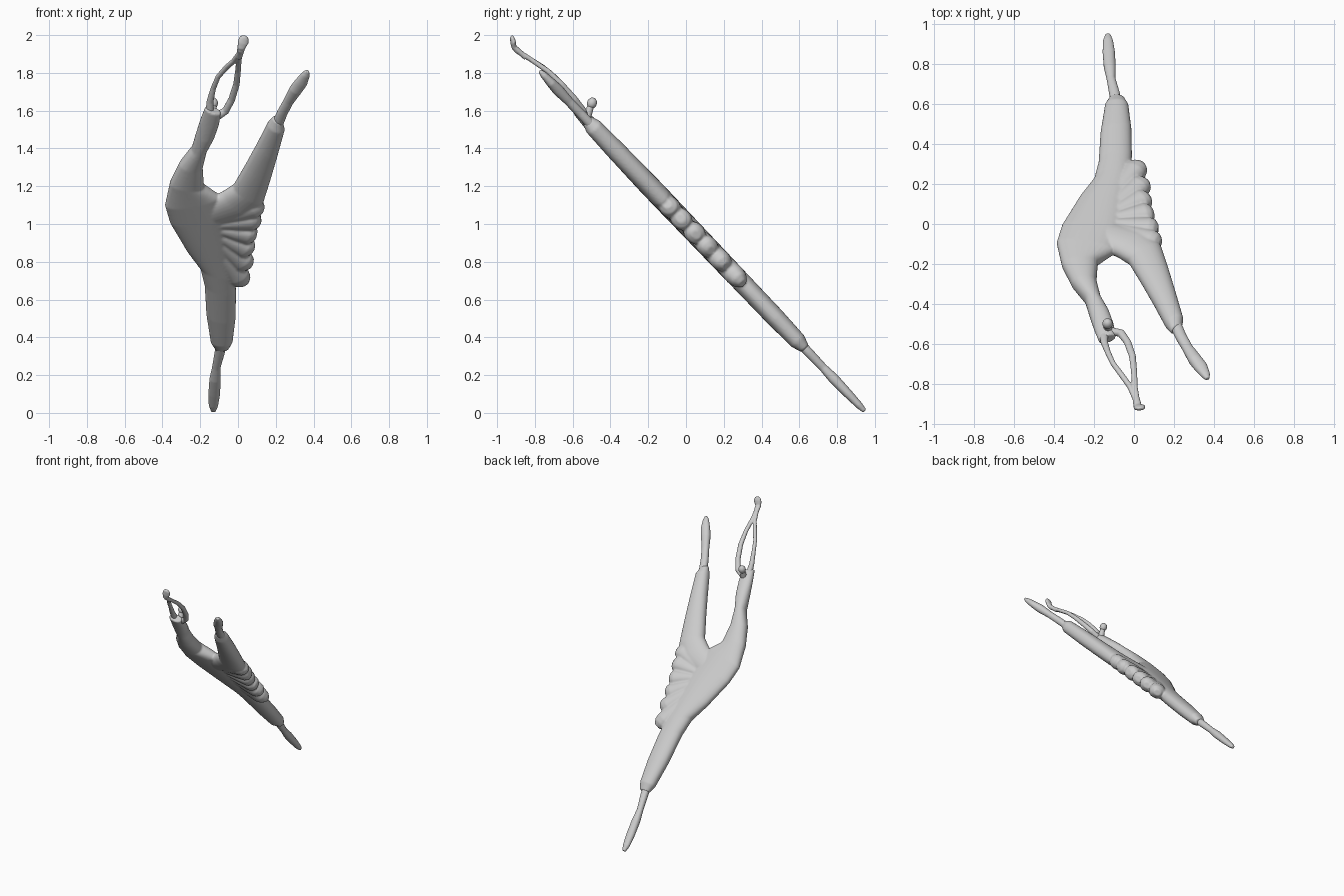
import bpy, bmesh, math
from mathutils import Vector

if "Cube" in bpy.data.objects:
    bpy.data.objects.remove(bpy.data.objects["Cube"])

# The whole figure lies in a plane leaning back at roughly 45 degrees
SLOPE = 0.955
NORMAL = Vector((0, 1, SLOPE)).normalized()
K = math.hypot(1, SLOPE)


def on_plane(x, z, n=0.0):
    """Front-view position (x, z) moved onto the leaning plane, n = lift."""
    z -= n * NORMAL.z
    return Vector((x, (1 - z) * SLOPE, z)) + NORMAL * n


def power(v, e):
    return math.copysign(abs(v) ** e, v)


def loft(bm, sections, sides=28, e=0.9):
    """Skin rounded sections: each (centre, half width vector, half thickness)."""
    rings = []
    for c, half, t in sections:
        rings.append([bm.verts.new(c + half * power(math.cos(a), e)
                                   + NORMAL * t * power(math.sin(a), e))
                      for a in (2 * math.pi * i / sides for i in range(sides))])
    for r, q in zip(rings, rings[1:]):
        for i in range(sides):
            j = (i + 1) % sides
            bm.faces.new((r[i], r[j], q[j], q[i]))
    bm.faces.new(rings[0])
    bm.faces.new(rings[-1])


def edges(rows):
    """Sections from left/right outline points (xl, zl, xr, zr, thickness)."""
    out = []
    for xl, zl, xr, zr, t in rows:
        a, b = on_plane(xl, zl), on_plane(xr, zr)
        out.append(((a + b) / 2, (b - a) / 2, t))
    return out


def tube(rows):
    """Sections along a path (x, z, lift, half width, half thickness)."""
    pts = [on_plane(x, z, n) for x, z, n, _, _ in rows]
    out = []
    for i, row in enumerate(rows):
        d = pts[min(i + 1, len(pts) - 1)] - pts[max(i - 1, 0)]
        side = d.cross(NORMAL).normalized()
        out.append((pts[i], side * row[3], row[4]))
    return out


def make(name, parts, voxel, smooth):
    """Join lofts into one fused, smooth object."""
    bm = bmesh.new()
    for p in parts:
        loft(bm, p)
    bmesh.ops.recalc_face_normals(bm, faces=bm.faces)
    me = bpy.data.meshes.new(name)
    bm.to_mesh(me)
    bm.free()
    ob = bpy.data.objects.new(name, me)
    bpy.context.collection.objects.link(ob)
    m = ob.modifiers.new("fuse", 'REMESH')
    m.mode, m.voxel_size, m.use_smooth_shade = 'VOXEL', voxel, True
    s = ob.modifiers.new("soften", 'SMOOTH')
    s.factor, s.iterations = 0.5, smooth
    return ob


# Crescent torso running into the lower trouser leg
torso = edges([
    (-.175, 1.615, -.09, 1.59, .028), (-.20, 1.55, -.10, 1.53, .036),
    (-.225, 1.47, -.125, 1.46, .046), (-.245, 1.40, -.165, 1.39, .050),
    (-.31, 1.32, -.187, 1.30, .054), (-.36, 1.22, -.18, 1.20, .056),
    (-.387, 1.10, -.10, 1.15, .056), (-.36, 1.01, -.06, 1.05, .055),
    (-.27, .86, -.04, .90, .054), (-.20, .77, -.015, .73, .053),
    (-.177, .68, -.01, .64, .052), (-.167, .52, -.013, .50, .051),
    (-.145, .38, -.028, .38, .045), (-.122, .34, -.05, .34, .026)])

# Raised trouser leg
raised = edges([
    (-.17, 1.12, -.12, 1.00, .048), (-.08, 1.165, .06, 1.05, .054),
    (-.025, 1.20, .135, 1.12, .056), (.045, 1.32, .173, 1.24, .054),
    (.10, 1.42, .208, 1.36, .052), (.157, 1.53, .247, 1.50, .046),
    (.185, 1.565, .238, 1.54, .026)])

# Fan of skirt pleats radiating from the waist
pleats = []
for x, z in [(.125, 1.105), (.115, 1.03), (.092, .945),
             (.07, .862), (.055, .78), (.03, .69)]:
    rows = []
    for f, w, t in [(0, .015, .03), (.35, .032, .040), (.65, .050, .049),
                    (.88, .060, .054), (.96, .052, .045), (1.02, .026, .022)]:
        rows.append((-.2 + (x + .2) * f, 1 + (z - 1) * f, 0, w, t))
    pleats.append(tube(rows))
make("body_and_skirt", [torso, raised] + pleats, .007, 3)

# Lower legs with pointed feet
make("standing_foot", [tube([
    (-.088, .38, 0, .028, .026), (-.097, .32, 0, .027, .025),
    (-.115, .24, 0, .022, .022), (-.121, .18, 0, .030, .028),
    (-.126, .10, 0, .031, .024), (-.130, .04, 0, .025, .019),
    (-.130, .01, 0, .013, .012)])], .005, 2)
make("raised_foot", [tube([
    (.205, 1.52, 0, .030, .026), (.235, 1.59, 0, .028, .025),
    (.268, 1.65, 0, .027, .024), (.305, 1.71, 0, .034, .030),
    (.335, 1.75, 0, .034, .025), (.358, 1.79, 0, .023, .018),
    (.367, 1.81, 0, .011, .010)])], .005, 2)

# Two arms arching up to joined hands
arm_right = tube([
    (-.125, 1.56, .0, .022, .022), (-.065, 1.60, .020, .020, .019),
    (-.033, 1.66, .030, .018, .017), (-.008, 1.74, .035, .017, .015),
    (.0, 1.81, .030, .015, .014), (.005, 1.87, .008, .014, .013),
    (.015, 1.92, -.015, .017, .014)])
arm_left = tube([
    (-.150, 1.59, .005, .022, .022), (-.148, 1.65, .020, .018, .017),
    (-.130, 1.72, .033, .014, .014), (-.105, 1.78, .035, .013, .013),
    (-.060, 1.83, .026, .014, .013), (-.020, 1.865, .010, .014, .013),
    (.012, 1.91, -.012, .014, .013)])
hands = tube([
    (.005, 1.88, -.004, .016, .014), (.018, 1.935, -.012, .021, .015),
    (.028, 1.965, .004, .029, .017), (.031, 1.985, .014, .024, .013),
    (.032, 1.995, .018, .012, .008)])
make("arms", [arm_right, arm_left, hands], .0045, 1)

# Neck and head lifted off the shoulders
bm = bmesh.new()
base, top = on_plane(-.13, 1.565, .01), on_plane(-.132, 1.64, .082)
axis = (top - base).normalized()
rot = axis.to_track_quat('Z', 'Y').to_matrix().to_4x4()
rot.translation = (base + top) / 2
bmesh.ops.create_cone(bm, segments=24, cap_ends=True, radius1=.024, radius2=.015,
                      depth=(top - base).length, matrix=rot)
rot.translation = top
balls = bmesh.ops.create_uvsphere(bm, u_segments=24, v_segments=14, radius=.026)
for v in balls["verts"]:
    v.co = rot @ Vector((v.co.x, v.co.y, v.co.z * 1.15))
for f in bm.faces:
    f.smooth = len(f.verts) < 5
me = bpy.data.meshes.new("head_and_neck")
bm.to_mesh(me)
bm.free()
bpy.context.collection.objects.link(bpy.data.objects.new("head_and_neck", me))
